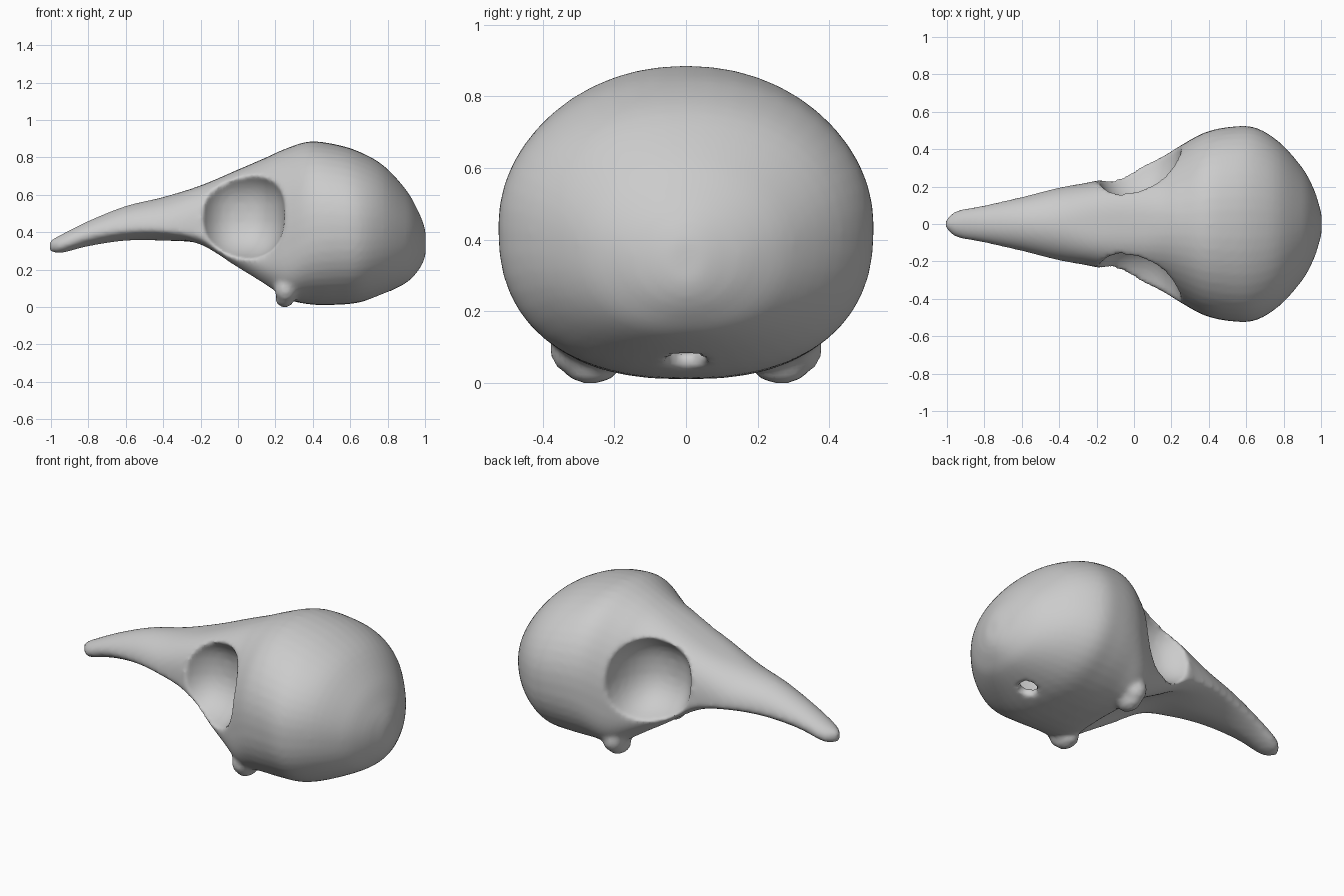
import bpy
import bmesh
from math import cos, sin, pi
from mathutils import Vector

cube = bpy.data.objects.get("Cube")
if cube:
    bpy.data.objects.remove(cube, do_unlink=True)

bone = bpy.data.materials.new("bone grey")
bone.use_nodes = True
colour = (0.6, 0.6, 0.6, 1)
bone.diffuse_color = colour
bone.node_tree.nodes["Principled BSDF"].inputs["Base Color"].default_value = colour

# Skull from beak tip to back of head:
# x, bottom, widest height, top, half width, fullness below, fullness above, palate hollow
PROFILE = [
    (-1.006, .30, .33, .355, .018, 2, 2, 0),
    (-.95, .288, .33, .385, .07, 2, 2, 0),
    (-.8, .325, .38, .46, .10, 1.7, 2, 0),
    (-.6, .355, .41, .54, .145, 1.6, 2, 0),
    (-.4, .355, .41, .588, .195, 1.6, 2.1, 0),
    (-.2, .31, .38, .65, .232, 1.8, 2.8, .03),
    (0, .18, .29, .735, .295, 2.2, 2.7, .08),
    (.15, .08, .28, .80, .36, 2.6, 2.3, .09),
    (.25, .022, .36, .845, .42, 3.1, 2.1, .03),
    (.38, .015, .43, .885, .49, 2.6, 2.1, 0),
    (.52, .012, .44, .87, .52, 2.4, 2.1, 0),
    (.65, .025, .43, .83, .515, 2.4, 2.1, 0),
    (.78, .07, .42, .755, .435, 2.3, 2.1, 0),
    (.9, .13, .39, .625, .30, 2.2, 2, 0),
    (.96, .19, .37, .52, .19, 2, 2, 0),
    (.99, .24, .35, .45, .10, 2, 2, 0),
    (1.003, .28, .34, .40, .05, 2, 2, 0),
]
RING, STEPS = 48, 4


def between(a, b, c, d, t):
    """Smooth curve through four neighbouring profile rows."""
    return [q + .5 * t * (r - p + t * (2 * p - 5 * q + 4 * r - s + t * (3 * (q - r) + s - p)))
            for p, q, r, s in zip(a, b, c, d)]


def add_object(name, bm):
    bmesh.ops.recalc_face_normals(bm, faces=bm.faces[:])
    mesh = bpy.data.meshes.new(name)
    bm.to_mesh(mesh)
    bm.free()
    obj = bpy.data.objects.new(name, mesh)
    bpy.context.collection.objects.link(obj)
    return obj


def loft(name, rows, scale=1, centre=Vector((0, 0, 0))):
    """Closed skin over the profile rows, optionally shrunk about a centre."""
    bm = bmesh.new()
    rings = []
    for x, low, mid, high, half, below, above, hollow in rows:
        ring = []
        for k in range(RING):
            c, s = cos(2 * pi * k / RING), sin(2 * pi * k / RING)
            power = 2 / above if s > 0 else 2 / below
            side = abs(c) ** power
            y = half * side * (1 if c > 0 else -1)
            z = mid + (high - mid if s > 0 else low - mid) * abs(s) ** power
            if s < 0:
                z += hollow * max(0, 1 - (side / .7) ** 2)
            ring.append(bm.verts.new(centre + (Vector((x, y, z)) - centre) * scale))
        rings.append(ring)
    for a, b in zip(rings, rings[1:]):
        for k in range(RING):
            n = (k + 1) % RING
            bm.faces.new((a[k], a[n], b[n], b[k]))
    bm.faces.new(rings[0])
    bm.faces.new(rings[-1])
    return add_object(name, bm)


def rounded(name, centre, radii, sides=(1, -1), power=1):
    """Ellipsoid on each side; a power below one makes it boxier."""
    bm = bmesh.new()
    for side in sides:
        made = bmesh.ops.create_uvsphere(bm, u_segments=32, v_segments=20, radius=1)
        for v in made["verts"]:
            v.co = [m + r * abs(q) ** power * (1 if q > 0 else -1)
                    for m, r, q in zip((centre[0], side * centre[1], centre[2]), radii, v.co)]
    return add_object(name, bm)


# Beak, face and braincase as one loft
rows = []
for i in range(len(PROFILE) - 1):
    four = [PROFILE[min(max(i + k, 0), len(PROFILE) - 1)] for k in (-1, 0, 1, 2)]
    rows += [between(*four, s / STEPS) for s in range(STEPS)]
rows.append(PROFILE[-1])
skull = loft("bird_skull", rows)

# Jaw knobs are added; eye sockets, brain cavity and spine opening are carved
braincase = [row for row in rows if row[0] > .27]
shapers = [
    ("UNION", rounded("jaw_knobs", (.25, .265, .045), (.05, .08, .047))),
    ("UNION", rounded("jaw_corners", (.255, .315, .095), (.06, .065, .07))),
    ("DIFFERENCE", rounded("eye_sockets", (.012, .45, .505), (.24, .35, .26), power=.84)),
    ("DIFFERENCE", loft("brain_cavity", braincase, .88, Vector((.6, 0, .44)))),
    ("DIFFERENCE", rounded("spine_opening", (.745, 0, .07), (.045, .055, .12), sides=(1,))),
]
for operation, helper in shapers:
    helper.hide_render = True
    cut = skull.modifiers.new(helper.name, "BOOLEAN")
    cut.operation, cut.object, cut.solver = operation, helper, "EXACT"

# Soften the carved rims
remesh = skull.modifiers.new("even_surface", "REMESH")
remesh.mode, remesh.voxel_size = "VOXEL", .015
soften = skull.modifiers.new("soft_rims", "SMOOTH")
soften.factor, soften.iterations = .5, 5

# Bake the shape and remove the helpers
bpy.context.view_layer.update()
graph = bpy.context.evaluated_depsgraph_get()
baked = bpy.data.meshes.new_from_object(skull.evaluated_get(graph))
skull.modifiers.clear()
skull.data = baked
for _, helper in shapers:
    bpy.data.objects.remove(helper, do_unlink=True)

baked.materials.clear()
baked.materials.append(bone)
baked.shade_smooth()
